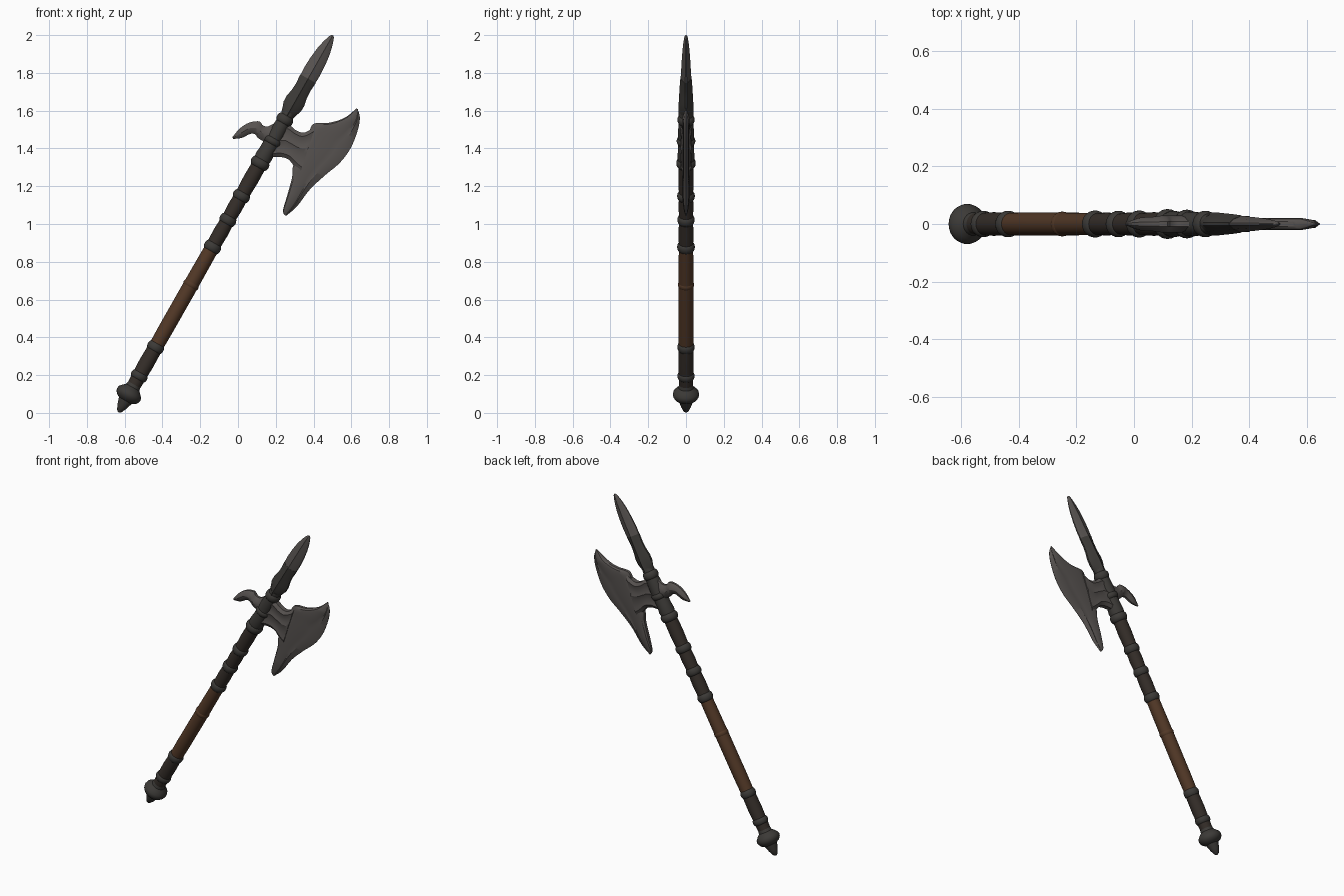
import bpy, bmesh, math
from mathutils import Vector

if "Cube" in bpy.data.objects:
    bpy.data.objects.remove(bpy.data.objects["Cube"])

# Weapon axis: s runs along the pole from the butt, t across it towards the blade
O = Vector((-0.634, 0, 0.0))
D = Vector((1.136, 0, 2.0)).normalized()
P = Vector((D.z, 0, -D.x))
Y = Vector((0, 1, 0))

def mat(name, c):
    m = bpy.data.materials.new(name)
    m.diffuse_color = (*c, 1)
    m.use_nodes = True
    m.node_tree.nodes["Principled BSDF"].inputs["Base Color"].default_value = m.diffuse_color
    return m

STEEL = mat("steel", (0.095, 0.085, 0.08))
IRON = mat("dark_iron", (0.045, 0.042, 0.038))
LEATHER = mat("dark_leather", (0.035, 0.027, 0.022))
WOOD = mat("wood", (0.085, 0.04, 0.02))

def finish(name, bm, m, angle=35):
    bmesh.ops.remove_doubles(bm, verts=bm.verts, dist=1e-5)
    bmesh.ops.recalc_face_normals(bm, faces=bm.faces)
    me = bpy.data.meshes.new(name)
    bm.to_mesh(me)
    bm.free()
    ob = bpy.data.objects.new(name, me)
    bpy.context.collection.objects.link(ob)
    me.materials.append(m)
    bpy.ops.object.select_all(action='DESELECT')
    ob.select_set(True)
    bpy.context.view_layer.objects.active = ob
    bpy.ops.object.shade_smooth_by_angle(angle=math.radians(angle))
    return ob

def turned(name, profile, m, n=28):
    """Round part turned about the pole axis from (s, radius) pairs."""
    bm = bmesh.new()
    rings = []
    for s, r in profile:
        rings.append([bm.verts.new(O + D * s + (P * math.cos(a) + Y * math.sin(a)) * r)
                      for a in (2 * math.pi * i / n for i in range(n))])
    for a, b in zip(rings, rings[1:]):
        for i in range(n):
            bm.faces.new((a[i], a[(i + 1) % n], b[(i + 1) % n], b[i]))
    bm.faces.new(rings[0])
    bm.faces.new(rings[-1])
    return finish(name, bm, m)

def spline(pts, n):
    """Smooth curve through the points, resampled to n+1 points by length."""
    pts = [Vector(p) for p in pts]
    q = [pts[0] * 2 - pts[1]] + pts + [pts[-1] * 2 - pts[-2]]
    fine = []
    for a, b, c, d in zip(q, q[1:], q[2:], q[3:]):
        for k in range(12):
            t = k / 12
            fine.append(0.5 * (2 * b + (c - a) * t + (2 * a - 5 * b + 4 * c - d) * t * t
                               + (3 * b - a - 3 * c + d) * t ** 3))
    fine.append(pts[-1])
    cum = [0]
    for a, b in zip(fine, fine[1:]):
        cum.append(cum[-1] + (b - a).length)
    out, j = [], 0
    for i in range(n + 1):
        L = cum[-1] * i / n
        while j < len(fine) - 2 and cum[j + 1] < L:
            j += 1
        out.append(fine[j].lerp(fine[j + 1], min(1, (L - cum[j]) / (cum[j + 1] - cum[j]))))
    return out

def plate(name, A, B, section, m, n=40, full=0.08):
    """Two-sided forged plate between edge curves A and B (x, z);
    section lists (position across, half thickness)."""
    bm = bmesh.new()
    rows = []
    for a, b in zip(spline(A, n), spline(B, n)):
        k = max(0.2, min(1, (b - a).length / full))
        loop = [(v, h) for v, h in section] + [(v, -h) for v, h in reversed(section)]
        rows.append([bm.verts.new((*[a.lerp(b, v).x, h * k], a.lerp(b, v).y)) for v, h in loop])
    c = len(rows[0])
    for a, b in zip(rows, rows[1:]):
        for i in range(c):
            bm.faces.new((a[i], a[(i + 1) % c], b[(i + 1) % c], b[i]))
    bm.faces.new(rows[0])
    bm.faces.new(rows[-1])
    return finish(name, bm, m, 30)

def flat_point(name, stations, m):
    """Spear section from (s, half width, half thickness) with a ridged cross-section."""
    bm = bmesh.new()
    sec = [(1, .15), (.6, .62), (.22, .8), (0, 1), (-.22, .8), (-.6, .62), (-1, .15)]
    sec += [(t, -y) for t, y in reversed(sec)]
    rows = [[bm.verts.new(O + D * s + P * (t * w) + Y * (y * h)) for t, y in sec]
            for s, w, h in stations]
    c = len(sec)
    for a, b in zip(rows, rows[1:]):
        for i in range(c):
            bm.faces.new((a[i], a[(i + 1) % c], b[(i + 1) % c], b[i]))
    bm.faces.new(rows[0])
    bm.faces.new(rows[-1])
    return finish(name, bm, m, 40)

# Butt spike and disc
turned("pommel", [(.004, .004), (.012, .014), (.04, .027), (.075, .038), (.085, .056), (.1, .067),
                  (.113, .07), (.127, .067), (.142, .054), (.155, .04), (.175, .036)], IRON)

# Pole sections
turned("lower_grip", [(.16, .036), (.2, .038), (.3, .041), (.4, .039)], LEATHER)
turned("wooden_shaft", [(.39, .038), (.5, .04), (.75, .04), (.9, .039), (1.0, .038)], WOOD)
turned("upper_grip", [(.99, .037), (1.1, .04), (1.18, .036), (1.25, .04), (1.32, .037),
                      (1.42, .041), (1.53, .039)], LEATHER)
turned("head_socket", [(1.52, .04), (1.56, .046), (1.6, .042), (1.7, .043), (1.75, .04),
                       (1.79, .037), (1.83, .034)], IRON)

# Swollen bands along the pole
for i, (s, r, w) in enumerate([(.225, .046, .022), (.4, .046, .025), (.78, .043, .018),
                               (1.01, .047, .026), (1.175, .046, .025), (1.32, .047, .025),
                               (1.52, .052, .028), (1.655, .05, .022), (1.785, .046, .025)]):
    prof = [(s + w * u, .034 + (r - .034) * math.cos(u * math.pi / 2) ** .6)
            for u in (-1, -.8, -.5, -.2, .2, .5, .8, .999)]
    turned(f"band_{i + 1}", prof, WOOD if i == 2 else IRON)

# Spear: flared base and flat ridged point
flat_point("spear_base", [(1.8, .033, .038), (1.835, .042, .04), (1.865, .053, .04), (1.9, .054, .038),
                          (1.94, .046, .036), (1.98, .043, .034), (2.035, .047, .03)], IRON)
flat_point("spear_point", [(2.03, .045, .029), (2.08, .047, .026), (2.14, .044, .023), (2.2, .037, .019),
                           (2.245, .027, .015), (2.275, .018, .011), (2.292, .011, .008),
                           (2.299, .003, .003)], STEEL)

# Axe blade: inner contour and cutting edge, both from top horn to lower horn
inner = [(.628, 1.612), (.566, 1.563), (.487, 1.537), (.4, 1.53), (.372, 1.475), (.33, 1.40),
         (.291, 1.304), (.286, 1.246), (.262, 1.156), (.238, 1.071), (.25, 1.045)]
edge = [(.634, 1.608), (.645, 1.564), (.635, 1.5), (.598, 1.405), (.54, 1.325), (.46, 1.257),
        (.381, 1.183), (.312, 1.093), (.256, 1.044)]
plate("axe_blade", inner, edge, [(0, .009), (.08, .018), (.2, .021), (.6, .016), (.72, .012),
                                 (.78, .014), (1, .001)], STEEL, 64)

# Neck joining the blade to the socket, with three raised ribs
plate("blade_neck", [(.2, 1.5), (.265, 1.525), (.305, 1.497), (.345, 1.483), (.385, 1.5), (.41, 1.52)],
      [(.15, 1.35), (.22, 1.355), (.265, 1.343), (.288, 1.318), (.31, 1.29), (.33, 1.27)],
      [(0, .014), (.12, .028), (.22, .024), (.38, .024), (.48, .03), (.58, .024),
       (.78, .024), (.88, .028), (1, .014)], STEEL, 20)

# Rear hook, curving down to a point
plate("rear_hook", [(.21, 1.545), (.16, 1.517), (.13, 1.523), (.115, 1.543), (.063, 1.538), (.012, 1.508),
                    (-.03, 1.46)],
      [(.17, 1.39), (.14, 1.432), (.106, 1.455), (.092, 1.474), (.065, 1.477), (.02, 1.456), (-.026, 1.45)],
      [(0, .008), (.25, .024), (.5, .029), (.75, .024), (1, .008)], STEEL, 28, .07)
